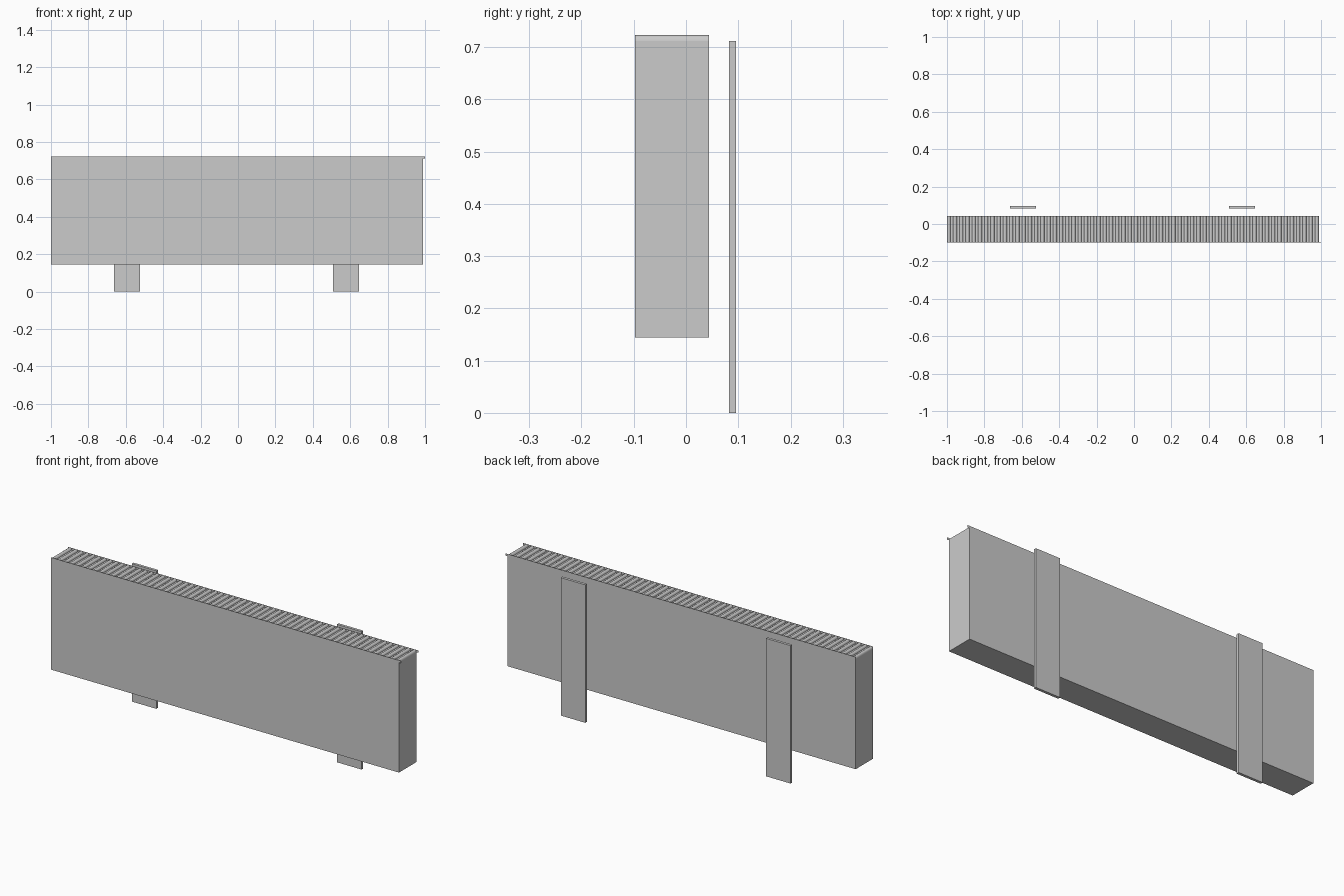
import bpy, bmesh, math

if "Cube" in bpy.data.objects:
    bpy.data.objects.remove(bpy.data.objects["Cube"])

Y0, Y1 = -0.098, 0.044      # body depth
X0, X1 = -1.0, 0.988        # body length
Z0, ZB, Z1 = 0.144, 0.712, 0.723


def make(name, bm):
    bmesh.ops.recalc_face_normals(bm, faces=bm.faces)
    me = bpy.data.meshes.new(name)
    bm.to_mesh(me)
    bm.free()
    ob = bpy.data.objects.new(name, me)
    bpy.context.collection.objects.link(ob)
    return ob


def box(name, x0, x1, y0, y1, z0, z1):
    bm = bmesh.new()
    bmesh.ops.create_cube(bm, size=1)
    for v in bm.verts:
        v.co.x = x0 if v.co.x < 0 else x1
        v.co.y = y0 if v.co.y < 0 else y1
        v.co.z = z0 if v.co.z < 0 else z1
    return make(name, bm)


# radiator casing
box("casing", X0, X1, Y0, Y1, Z0, ZB)

# thin rails along the long top edges, overhanging one end
box("front_rail", X0, 1.0, Y0, Y0 + 0.001, ZB, Z1)
box("back_rail", X0, 1.0, Y1 - 0.001, Y1, ZB, Z1)

# two wall mounting straps behind the casing
for name, x in (("left_strap", -0.594), ("right_strap", 0.578)):
    box(name, x - 0.07, x + 0.07, 0.082, 0.096, 0, 0.712)

# rounded grille slats across the top
bm = bmesh.new()
count, half, sides = 60, 0.010, 8
pitch = (X1 - X0) / count
for i in range(count):
    cx = X0 + half + i * (X1 - X0 - 2 * half) / (count - 1)
    rings = []
    for y in (Y0 + 0.001, Y1 - 0.001):
        rings.append([bm.verts.new((cx - half * math.cos(math.pi * k / sides), y,
                                    ZB + (Z1 - ZB) * math.sin(math.pi * k / sides)))
                      for k in range(sides + 1)])
    a, b = rings
    for k in range(sides):
        bm.faces.new((a[k], a[k + 1], b[k + 1], b[k]))
    bm.faces.new(a)
    bm.faces.new(b[::-1])
    bm.faces.new((a[0], b[0], b[-1], a[-1]))
slats = make("grille_slats", bm)
bpy.context.view_layer.objects.active = slats
slats.select_set(True)
bpy.ops.object.shade_smooth_by_angle(angle=math.radians(40))
